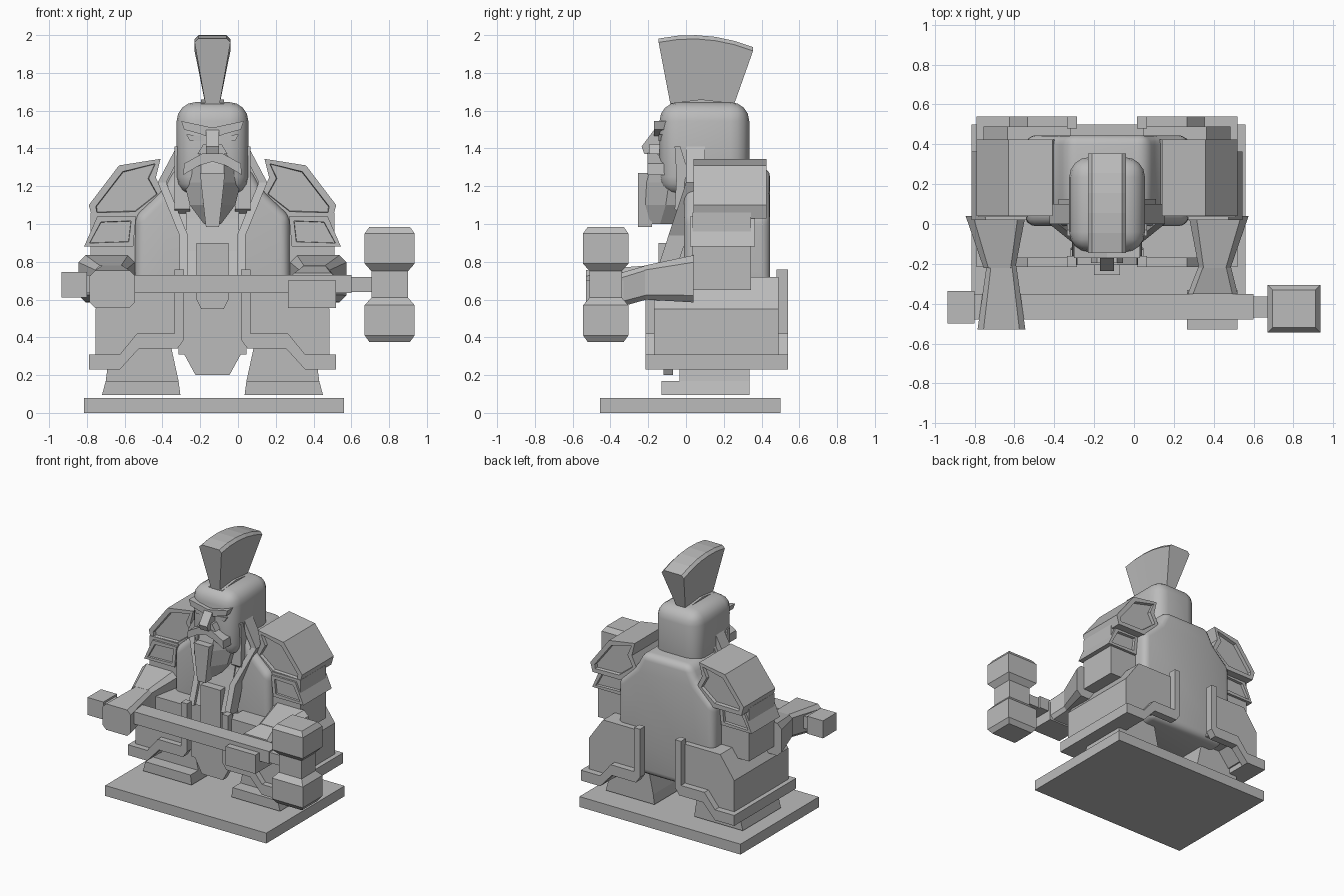
import bpy, bmesh, math

cube = bpy.data.objects.get("Cube")
if cube:
    bpy.data.objects.remove(cube)

BODY_MIDDLE = -.135

stone = bpy.data.materials.new("stone grey")
stone.use_nodes = True
stone.diffuse_color = (.5, .5, .5, 1)
stone.node_tree.nodes["Principled BSDF"].inputs["Base Color"].default_value = stone.diffuse_color


def loft(name, rings, side=1, middle=BODY_MIDDLE, bevel=0, inset=0):
    """Skin rings of (offset, y, z); the offset runs from the middle towards the side."""
    bm = bmesh.new()
    loops = [[bm.verts.new((middle + side * x, y, z)) for x, y, z in ring] for ring in rings]
    for lower, upper in zip(loops, loops[1:]):
        for i in range(len(lower)):
            bm.faces.new((lower[i - 1], lower[i], upper[i], upper[i - 1]))
    caps = [bm.faces.new(loops[0]), bm.faces.new(loops[-1])]
    bmesh.ops.recalc_face_normals(bm, faces=bm.faces)
    if inset:
        bmesh.ops.inset_individual(bm, faces=caps, thickness=inset)
        bmesh.ops.inset_individual(bm, faces=caps, thickness=.004, depth=-.025)
    if bevel:
        bmesh.ops.bevel(bm, geom=bm.edges, offset=bevel, segments=4, profile=.5,
                        affect='EDGES', clamp_overlap=True)
    mesh = bpy.data.meshes.new(name)
    bm.to_mesh(mesh)
    bm.free()
    mesh.materials.append(stone)
    part = bpy.data.objects.new(name, mesh)
    bpy.context.collection.objects.link(part)
    if bevel:
        bpy.ops.object.select_all(action='DESELECT')
        part.select_set(True)
        bpy.context.view_layer.objects.active = part
        bpy.ops.object.shade_smooth_by_angle(angle=math.radians(35))


def prism(name, outline, front, back, **options):
    """Front outline of (offset, z) pushed along y."""
    loft(name, [[(x, y, z) for x, z in outline] for y in (front, back)], **options)


def side_prism(name, outline, start, end, **options):
    """Side outline of (y, z) pushed along x."""
    loft(name, [[(x, y, z) for y, z in outline] for x in (start, end)], **options)


def box(name, start, end, front, back, bottom, top, **options):
    outline = [(start, bottom), (end, bottom), (end, top), (start, top)]
    prism(name, outline, front, back, **options)


def both(half):
    """Complete a symmetric outline from one half."""
    return half + [(-x, z) for x, z in reversed(half)]


def octagon(x, z, wide, high, y):
    """Upright section with cut corners."""
    cut = .3 * min(wide, high)
    corner = [(wide - cut, high), (wide, high - cut)]
    half = corner + [(w, -h) for w, h in reversed(corner)]
    return [(x + w, y, z + h) for w, h in both(half)]


# Base plate, torso and head
box("base_plate", -.815, .56, -.455, .5, 0, .08, middle=0)
prism("torso", both([(.34, .36), (.41, .7), (.41, 1.04), (.26, 1.18), (.2, 1.3)]), -.01, .445, bevel=.05)
box("head", -.19, .19, -.14, .335, 1.15, 1.645, bevel=.1)

# Crest: a fan with an arched top, on a narrow band
crest = []
for step in range(6):
    t = step / 5
    low = -.08 + .33 * t, 1.62
    high = -.145 + .5 * t, 2 - .15 * (t - .35) ** 2
    section = both([(.035, low), (.095, (high[0], high[1] - .02)), (.075, high)])
    crest.append([(x, *point) for x, point in section])
loft("crest", crest)
side_prism("crest_band", [(-.1, 1.59), (-.08, 1.64), (.08, 1.66), (.25, 1.64), (.28, 1.58)], -.06, .06)

# Beard with a hanging braid
beard = []
for z, wide, front, back in ((1.38, .13, -.15, 0), (1.32, .155, -.19, .03), (1.22, .15, -.21, .03),
                             (1.1, .12, -.215, 0), (1, .045, -.215, -.06)):
    half = [(wide, back), (wide, (front + back) / 2), (wide * .4, front)]
    beard.append([(x, y, z) for x, y in both(half)])
loft("beard", beard)
prism("braid", both([(.065, 1.27), (.06, 1.21), (.035, .985)]), -.255, -.18)

# Nose
side_prism("nose", [(-.1, 1.51), (-.16, 1.51), (-.235, 1.41), (-.22, 1.37), (-.1, 1.37)], -.035, .035)
prism("nostrils", both([(.08, 1.37), (.05, 1.42)]), -.195, -.1)

# Chest front and hanging cloth
side_prism("chest_panel", [(-.12, .55), (-.12, .76), (-.05, 1.03), (0, 1.3), (.1, 1.3), (.1, .55)], -.14, .14)
prism("tabard", both([(.085, .9), (.085, .6), (.06, .55)]), -.145, -.07)
prism("front_cloth", both([(.18, .72), (.18, .31), (.15, .31), (.09, .2)]), -.12, -.07)

# Outlines shared by both sides
hem_top = [(.655, .31), (.49, .31), (.4, .42), (.2, .42), (.2, .76)]
hem_bottom = [(.15, .76), (.15, .39), (.185, .34), (.39, .34), (.49, .23), (.655, .23)]
hip = [(.62, .27), (.62, .55), (.5, .72), (.18, .72), (.18, .38), (.39, .38), (.48, .27)]
pad = [(.655, 1.1), (.495, 1.31), (.275, 1.345), (.3, 1.245), (.255, 1.15), (.395, 1.03), (.635, 1.03)]
collar_path = [(.19, 1.41), (.29, 1.22), (.175, .94), (.175, .73)]

for name, side in (("left_", 1), ("right_", -1)):
    # Feet and legs
    prism(name + "foot", [(.17, .095), (.585, .095), (.565, .17), (.18, .17)], -.13, .335, side=side)
    prism(name + "leg", [(.18, .17), (.565, .17), (.535, .4), (.23, .4)], -.035, .335, side=side)

    # Hip armour with a stepped border
    prism(name + "hip_armour", hip, -.17, .49, side=side)
    prism(name + "hip_border_front", hem_top + hem_bottom, -.215, -.16, side=side)
    prism(name + "hip_border_back", hem_top + hem_bottom, .48, .54, side=side)
    box(name + "hip_rim", .49, .655, -.2, .53, .23, .31, side=side)

    # Shoulder, arm and flared sleeve
    prism(name + "shoulder_pad", pad, .04, .425, side=side, inset=.038)
    box(name + "upper_arm", .4, .645, .035, .345, .65, 1.06, side=side)
    prism(name + "arm_plate", [(.68, .88), (.61, 1.04), (.405, 1.04), (.42, .88)], .02, .365,
          side=side, inset=.035)
    loft(name + "sleeve", [octagon(.56, .71, .15, .125, .04), octagon(.54, .69, .08, .09, -.22)], side=side)

    # Collar in two layers, leaning forward towards the belt
    for layer, near, far, depth in (("outer", 0, .045, 0), ("inner", .045, .105, .025)):
        rings = []
        for x, z in collar_path:
            y = min(0, .33 * (z - 1.22)) + depth
            rings.append([(x - near, y, z), (x - far, y, z), (x - far, y + .1, z), (x - near, y + .1, z)])
        loft(name + "collar_" + layer, rings, side=side)

    # Face
    prism(name + "brow", [(0, 1.45), (.06, 1.475), (.15, 1.5), (.165, 1.545), (.07, 1.525), (0, 1.51)],
          -.17, -.06, side=side)
    prism(name + "eye", [(.045, 1.44), (.12, 1.44), (.14, 1.475), (.045, 1.465)], -.146, -.07, side=side)
    prism(name + "moustache", [(0, 1.37), (.05, 1.375), (.15, 1.32), (.155, 1.26), (.07, 1.31), (0, 1.33)],
          -.205, -.08, side=side)
    side_prism(name + "sideburn", [(-.06, 1.41), (-.03, 1.41), (.02, 1.25), (0, 1.03), (-.06, 1.08), (-.05, 1.25)],
               .12, .2, side=side)

# Hands: one wraps the handle, the other holds it from below
loft("right_hand", [octagon(.53, .69, .075, .09, -.21), octagon(.53, .655, .12, .1, -.53)], side=-1)
loft("left_hand", [octagon(.54, .69, .08, .09, -.21), octagon(.53, .65, .125, .09, -.35)])
box("left_palm", .4, .655, -.53, -.33, .555, .7)

# Hammer
box("hammer_handle", -.81, .6, -.48, -.35, .635, .73, middle=0)
box("hammer_neck", .59, .72, -.47, -.365, .64, .72, middle=0)
box("hammer_pommel", -.935, -.8, -.5, -.335, .61, .745, middle=0)
hammer = []
for height, cut in both([(-.305, .025), (-.27, 0), (-.11, 0), (-.07, .035)]):
    wide, deep = .132 - cut, .12 - cut
    hammer.append([(x, y - .425, .68 + height) for x, y in both([(wide, deep), (wide, -deep)])])
loft("hammer_head", hammer, middle=.803)
